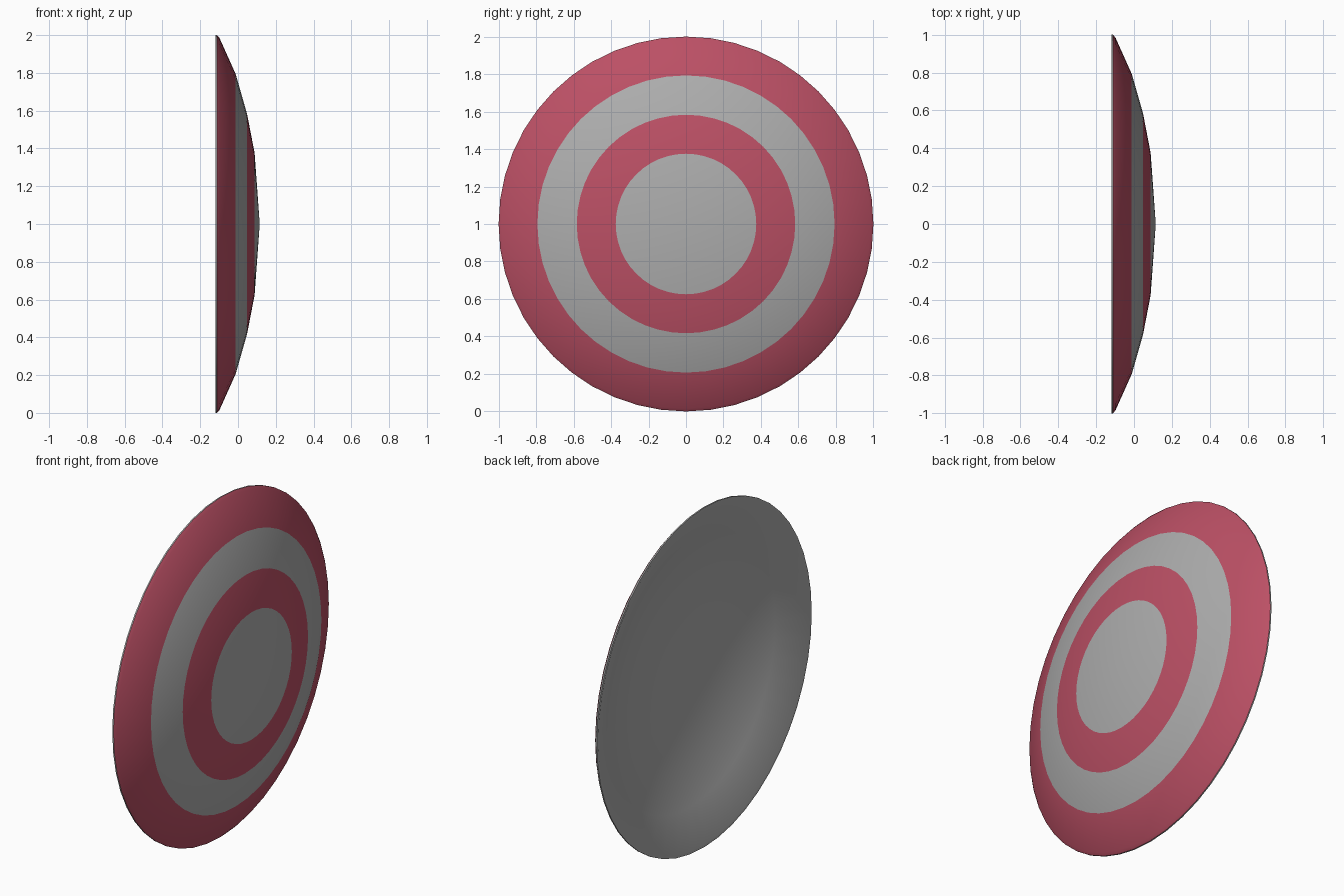
import bpy, bmesh, math

SIDES = 48
CENTRE_Z = 1.0

cube = bpy.data.objects.get("Cube")
if cube:
    bpy.data.objects.remove(cube, do_unlink=True)


def make_material(name, colour):
    mat = bpy.data.materials.new(name)
    mat.use_nodes = True
    mat.diffuse_color = colour
    mat.node_tree.nodes["Principled BSDF"].inputs["Base Color"].default_value = colour
    return mat


grey = make_material("light grey", (0.42, 0.42, 0.42, 1))
red = make_material("crimson red", (0.5, 0.08, 0.13, 1))
GREY, RED = 0, 1


def lathe(name, profile, colours):
    """Turn (x, radius) points about the x axis; one colour per band."""
    bm = bmesh.new()
    rings = []
    for x, r in profile:
        if r == 0:
            rings.append([bm.verts.new((x, 0, CENTRE_Z))] * SIDES)
            continue
        angles = [2 * math.pi * i / SIDES for i in range(SIDES)]
        rings.append([bm.verts.new((x, r * math.sin(a), CENTRE_Z + r * math.cos(a)))
                      for a in angles])
    for inner, outer, colour in zip(rings, rings[1:], colours):
        for i in range(SIDES):
            j = (i + 1) % SIDES
            corners = dict.fromkeys((inner[i], outer[i], outer[j], inner[j]))
            bm.faces.new(list(corners)).material_index = colour
    bmesh.ops.recalc_face_normals(bm, faces=bm.faces)

    mesh = bpy.data.meshes.new(name)
    bm.to_mesh(mesh)
    bm.free()
    mesh.materials.append(grey)
    mesh.materials.append(red)
    obj = bpy.data.objects.new(name, mesh)
    bpy.context.collection.objects.link(obj)
    bpy.ops.object.select_all(action="DESELECT")
    obj.select_set(True)
    bpy.context.view_layer.objects.active = obj
    bpy.ops.object.shade_smooth_by_angle(angle=math.radians(30))
    return obj


# Domed front, from the centre out to the rim
front = [(0.115, 0), (0.088, 0.375), (0.048, 0.583), (-0.012, 0.793),
         (-0.098, 0.985), (-0.111, 1.0)]
front_colours = [GREY, RED, GREY, RED, RED]

# Rim edge, then the hollow back, from the rim in to the centre
back = [(-0.119, 1.0), (-0.119, 0.985), (-0.032, 0.785), (0.028, 0.58),
        (0.068, 0.375), (0.095, 0)]
back_colours = [GREY] * len(back)

lathe("round_shield", front + back, front_colours + back_colours)
